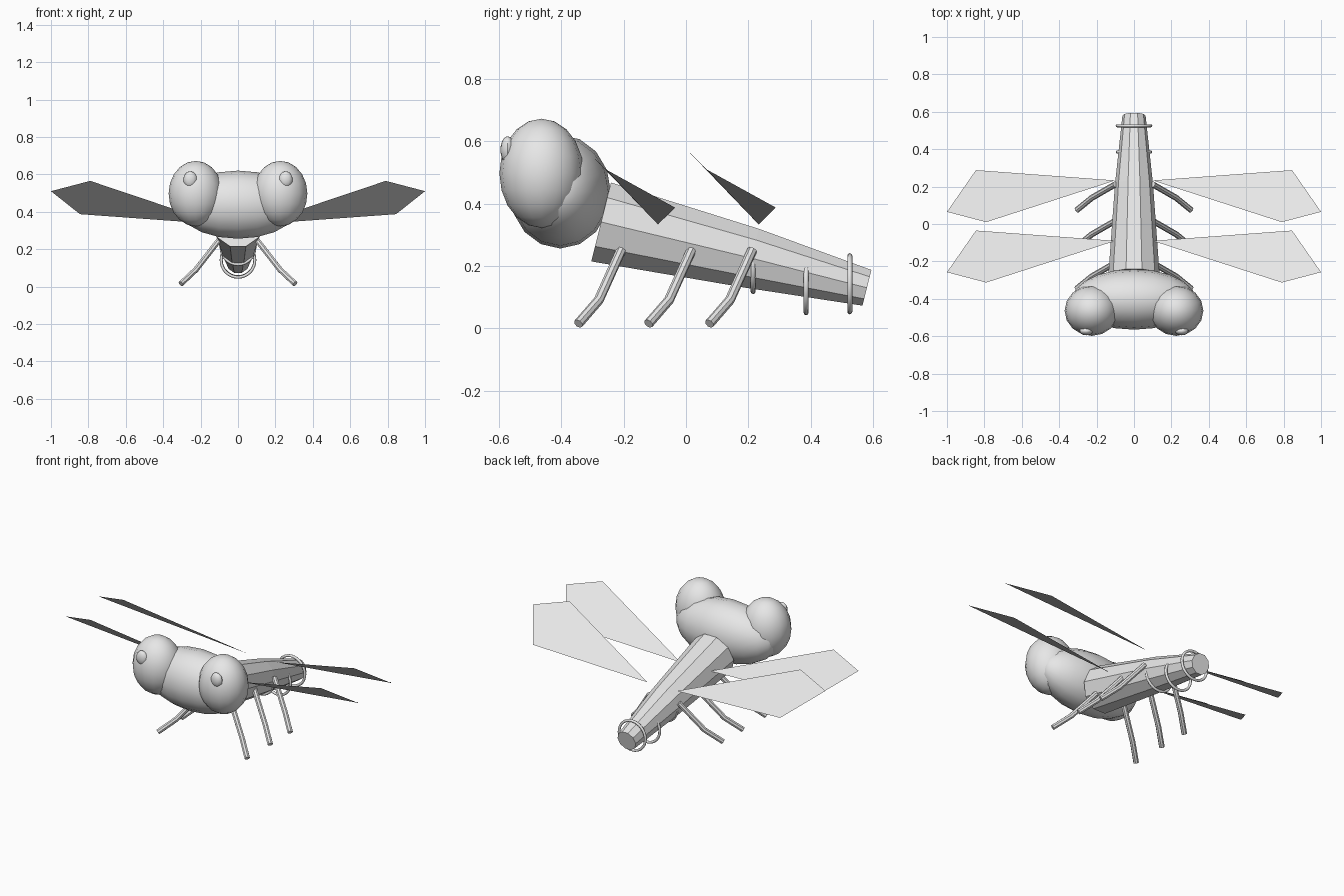
import bpy
import bmesh
from math import sin, cos, pi, radians
from mathutils import Vector

if "Cube" in bpy.data.objects:
    bpy.data.objects.remove(bpy.data.objects["Cube"], do_unlink=True)

grey = bpy.data.materials.new("light grey")
grey.use_nodes = True
grey.diffuse_color = (0.8, 0.8, 0.8, 1)
grey.node_tree.nodes["Principled BSDF"].inputs["Base Color"].default_value = grey.diffuse_color


def make(name, bm):
    """Turn a bmesh into a named grey object."""
    bmesh.ops.recalc_face_normals(bm, faces=bm.faces)
    mesh = bpy.data.meshes.new(name)
    bm.to_mesh(mesh)
    bm.free()
    mesh.materials.append(grey)
    obj = bpy.data.objects.new(name, mesh)
    bpy.context.collection.objects.link(obj)
    return obj


def smooth(obj, angle=40):
    bpy.ops.object.select_all(action='DESELECT')
    obj.select_set(True)
    bpy.context.view_layer.objects.active = obj
    bpy.ops.object.shade_smooth_by_angle(angle=radians(angle))


def loft(name, rings):
    """Bridge equal-sided rings and cap both ends."""
    bm = bmesh.new()
    loops = [[bm.verts.new(p) for p in ring] for ring in rings]
    n = len(loops[0])
    for a, b in zip(loops, loops[1:]):
        for i in range(n):
            j = (i + 1) % n
            bm.faces.new((a[i], a[j], b[j], b[i]))
    bm.faces.new(loops[0][::-1])
    bm.faces.new(loops[-1])
    return make(name, bm)


def circle(center, u, v, r, sides):
    turn = [2 * pi * (i + 0.5) / sides for i in range(sides)]
    return [center + r * (cos(a) * u + sin(a) * v) for a in turn]


def ball(name, center, radii, segments=16, rings=10, axis=None):
    bm = bmesh.new()
    bmesh.ops.create_uvsphere(bm, u_segments=segments, v_segments=rings, radius=1)
    for v in bm.verts:
        p = v.co.zxy if axis == 'X' else v.co
        v.co = Vector(center) + Vector([a * b for a, b in zip(p, radii)])
    smooth(make(name, bm))


def tube(name, path, r, sides=8):
    """Tube with square-cut ends along a bent path."""
    pts = [Vector(p) for p in path]
    rings = []
    for i, p in enumerate(pts):
        d = (pts[min(i + 1, len(pts) - 1)] - pts[max(i - 1, 0)]).normalized()
        u = d.cross(Vector((0, 1, 0))).normalized()
        rings.append(circle(p, u, d.cross(u), r, sides))
    smooth(loft(name, rings))


# Ten-sided tapering body, tilted down to the tail
up = Vector((0, sin(radians(14)), cos(radians(14))))
sections = [(-0.272, 0.341, 0.137), (0.21, 0.225, 0.102), (0.58, 0.13, 0.062)]
loft("body", [circle(Vector((0, y, z)), up, Vector((1, 0, 0)), r, 10)
              for y, z, r in sections])

# Wide head
ball("head", (0, -0.403, 0.438), (0.33, 0.162, 0.182), axis='X')

# Rings around the tail
for i, (y, z) in enumerate([(0.215, 0.208), (0.385, 0.14), (0.525, 0.143)]):
    bpy.ops.mesh.primitive_torus_add(location=(0, y, z), rotation=(pi / 2, 0, 0),
                                     major_radius=0.09, minor_radius=0.008,
                                     major_segments=32, minor_segments=8)
    ring = bpy.context.object
    ring.name = f"tail_ring_{i + 1}"
    ring.data.materials.append(grey)
    smooth(ring, 60)

for side, s in (("left", 1), ("right", -1)):
    # Bulging eyes with raised pupils
    ball(f"{side}_eye", (s * 0.226, -0.463, 0.497), (0.145, 0.135, 0.175))
    ball(f"{side}_pupil", (s * 0.255, -0.572, 0.572), (0.037, 0.023, 0.044), 12, 8)

    # Thin flat wings
    for pair, dy in (("front", -0.323), ("rear", 0)):
        bm = bmesh.new()
        outline = [(0.1, 0.233, 0.333), (0.79, 0.01, 0.565),
                   (1.0, 0.065, 0.51), (0.845, 0.288, 0.387)]
        bm.faces.new([bm.verts.new((s * x, y + dy, z)) for x, y, z in outline])
        make(f"{side}_{pair}_wing", bm)

    # Bent legs
    for pair, dy in (("front", 0), ("middle", 0.225), ("rear", 0.42)):
        tube(f"{side}_{pair}_leg",
             [(s * 0.1, dy - 0.208, 0.25), (s * 0.225, dy - 0.28, 0.09),
              (s * 0.305, dy - 0.345, 0.015)], 0.016)
